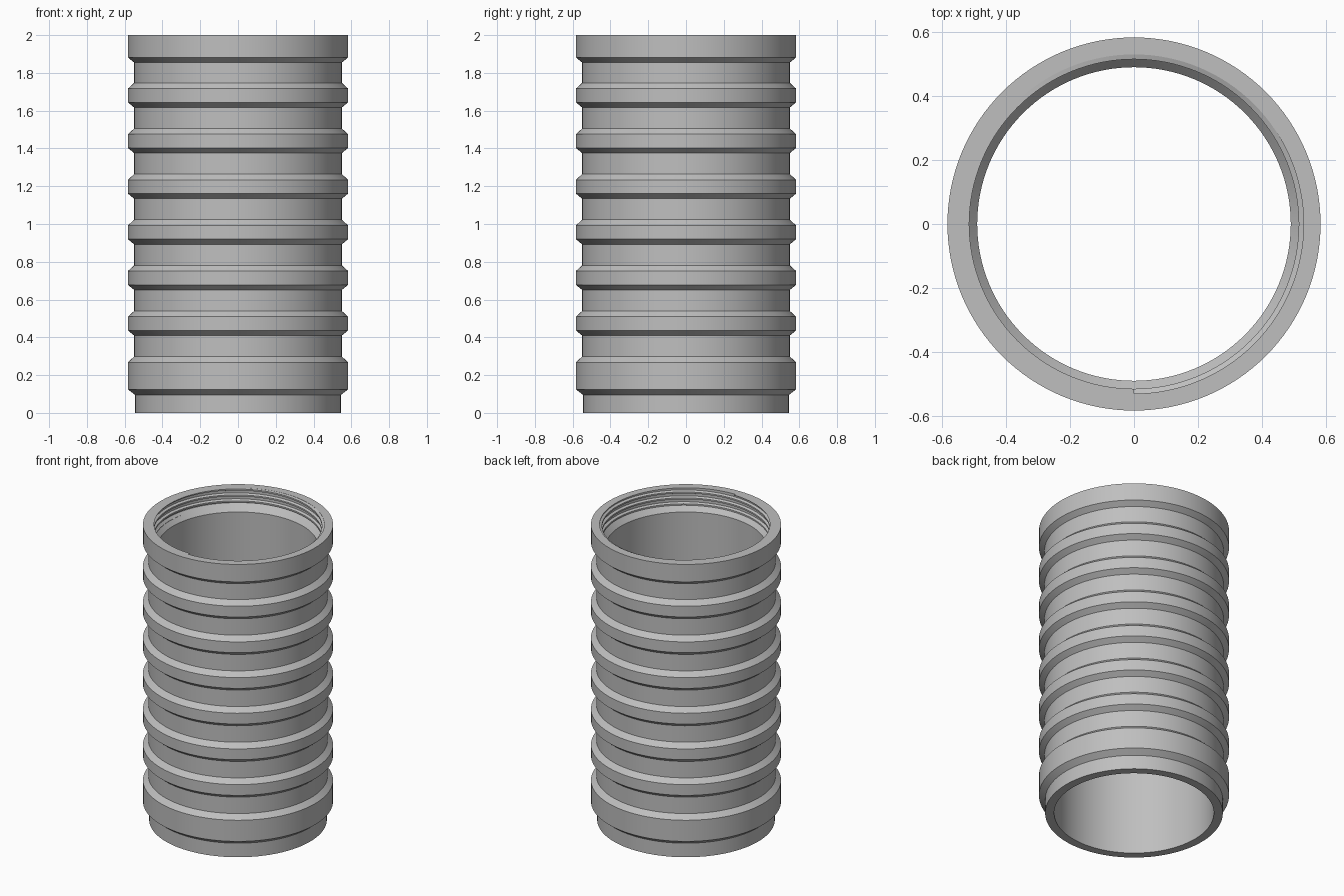
import bpy, bmesh, math

if "Cube" in bpy.data.objects:
    bpy.data.objects.remove(bpy.data.objects["Cube"], do_unlink=True)

SEGMENTS = 128
HEIGHT = 2.0
RIB, GROOVE, SPIGOT, BORE = 0.583, 0.55, 0.545, 0.49   # radii
ROOT, CREST = 0.53, 0.515                              # socket thread radii
PITCH = 0.2415                                         # rib spacing

grey = bpy.data.materials.new("grey plastic")
grey.use_nodes = True
colour = (0.52, 0.52, 0.52, 1)
grey.diffuse_color = colour
grey.node_tree.nodes["Principled BSDF"].inputs["Base Color"].default_value = colour


def sweep(name, rings, close_path):
    """Skin a list of closed cross-sections into one smooth-shaded object."""
    bm = bmesh.new()
    loops = [[bm.verts.new(p) for p in ring] for ring in rings]
    pairs = list(zip(loops, loops[1:]))
    if close_path:
        pairs.append((loops[-1], loops[0]))
    else:
        bm.faces.new(loops[0])
        bm.faces.new(loops[-1][::-1])
    for a, b in pairs:
        for i in range(len(a)):
            j = (i + 1) % len(a)
            bm.faces.new((a[i], b[i], b[j], a[j]))
    bmesh.ops.dissolve_degenerate(bm, dist=1e-5, edges=bm.edges[:])
    bmesh.ops.recalc_face_normals(bm, faces=bm.faces[:])
    mesh = bpy.data.meshes.new(name)
    bm.to_mesh(mesh)
    bm.free()
    mesh.materials.append(grey)
    obj = bpy.data.objects.new(name, mesh)
    bpy.context.collection.objects.link(obj)
    bpy.ops.object.select_all(action="DESELECT")
    obj.select_set(True)
    bpy.context.view_layer.objects.active = obj
    bpy.ops.object.shade_smooth_by_angle(angle=math.radians(20))


def polar(r, angle, z):
    return (r * math.cos(angle), r * math.sin(angle), z)


# Tube wall: spigot and wide bottom rib
profile = [(BORE, 0), (SPIGOT, 0), (SPIGOT, 0.095), (RIB, 0.125),
           (RIB, 0.268), (GROOVE, 0.298)]
# Six evenly spaced chamfered ribs
for k in range(1, 7):
    top = 0.298 + k * PITCH
    profile += [(GROOVE, top - 0.13), (RIB, top - 0.103),
                (RIB, top - 0.03), (GROOVE, top)]
# Top collar, socket and sloping ledge down to the bore
profile += [(GROOVE, 1.855), (RIB, 1.882), (RIB, HEIGHT), (ROOT, HEIGHT),
            (ROOT, 1.9), (BORE, 1.855)]

angles = [2 * math.pi * i / SEGMENTS for i in range(SEGMENTS)]
sweep("ribbed_tube", [[polar(r, a, z) for r, z in profile] for a in angles], True)

# Helical thread ridge inside the socket, trimmed flush with the rim
THREAD_PITCH = 0.04
section = [(ROOT + 0.004, -0.014), (CREST, -0.005), (CREST, 0.005), (ROOT + 0.004, 0.014)]
turns = 3.3
steps = int(turns * SEGMENTS)
rings = []
for i in range(steps + 1):
    back = 2 * math.pi * i / SEGMENTS
    angle = math.pi + math.pi / 2 - back
    z = HEIGHT + 0.01 - THREAD_PITCH * back / (2 * math.pi)
    rings.append([polar(r, angle, min(z + dz, HEIGHT)) for r, dz in section])
sweep("socket_thread", rings, False)
